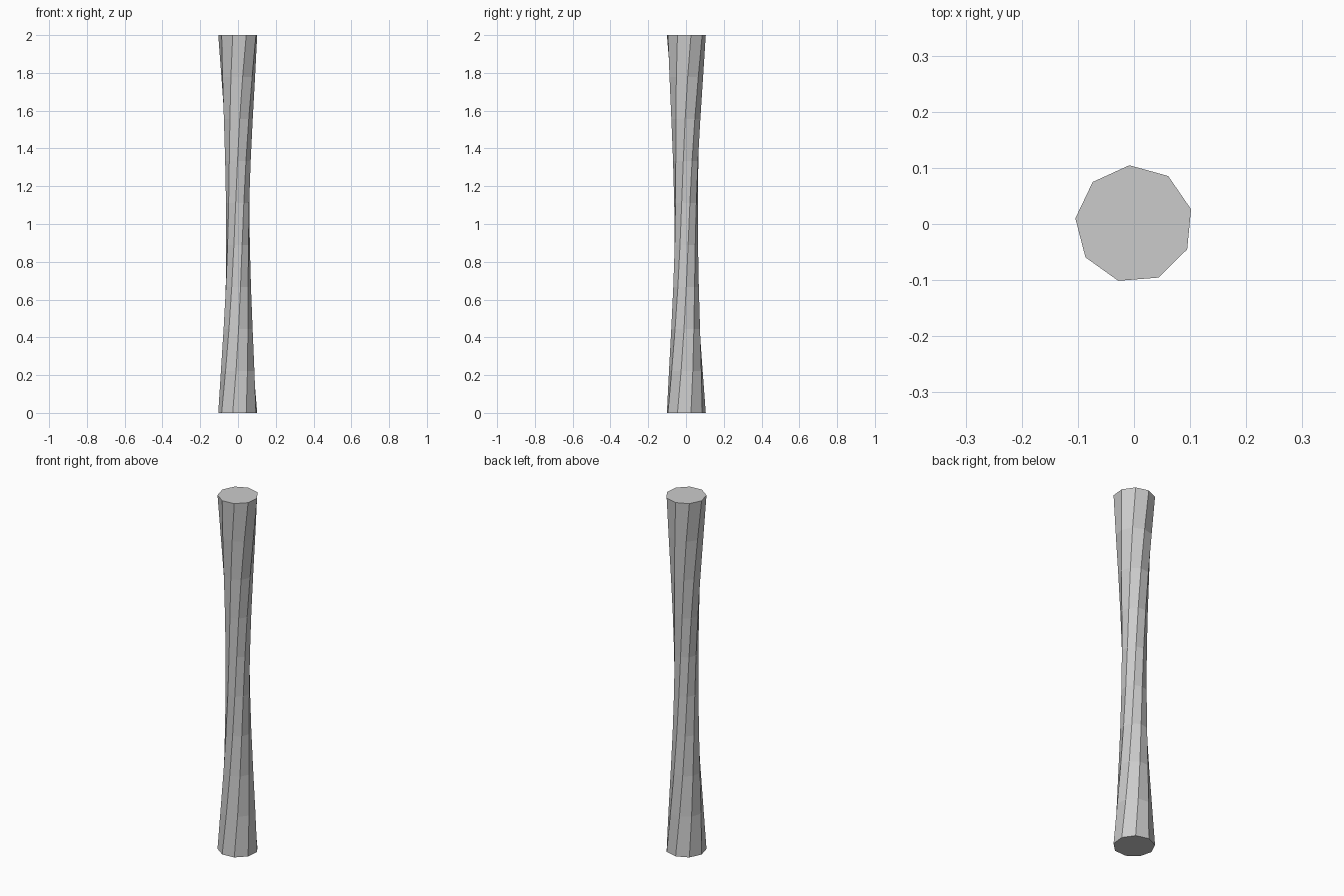
import bpy, bmesh, math

if "Cube" in bpy.data.objects:
    bpy.data.objects.remove(bpy.data.objects["Cube"])

SIDES, SEGMENTS = 9, 9
HEIGHT, END_R, WAIST_R = 2.0, 0.105, 0.063
START, TWIST = math.radians(14.5), math.radians(80)

bm = bmesh.new()

# Stacked nine-sided rings: narrow at the waist, turning with height
rings = []
for i in range(SEGMENTS + 1):
    t = i / SEGMENTS
    r = END_R - (END_R - WAIST_R) * math.sin(math.pi * t)
    a0 = START + TWIST * t
    rings.append([bm.verts.new((r * math.cos(a0 + math.tau * k / SIDES),
                                r * math.sin(a0 + math.tau * k / SIDES),
                                HEIGHT * t)) for k in range(SIDES)])

# Side panels
for low, high in zip(rings, rings[1:]):
    for k in range(SIDES):
        n = (k + 1) % SIDES
        bm.faces.new((low[k], low[n], high[n], high[k]))

# End caps
bm.faces.new(rings[0][::-1])
bm.faces.new(rings[-1])

mesh = bpy.data.meshes.new("twisted_column")
bm.to_mesh(mesh)
bm.free()
column = bpy.data.objects.new("twisted_column", mesh)
bpy.context.collection.objects.link(column)
